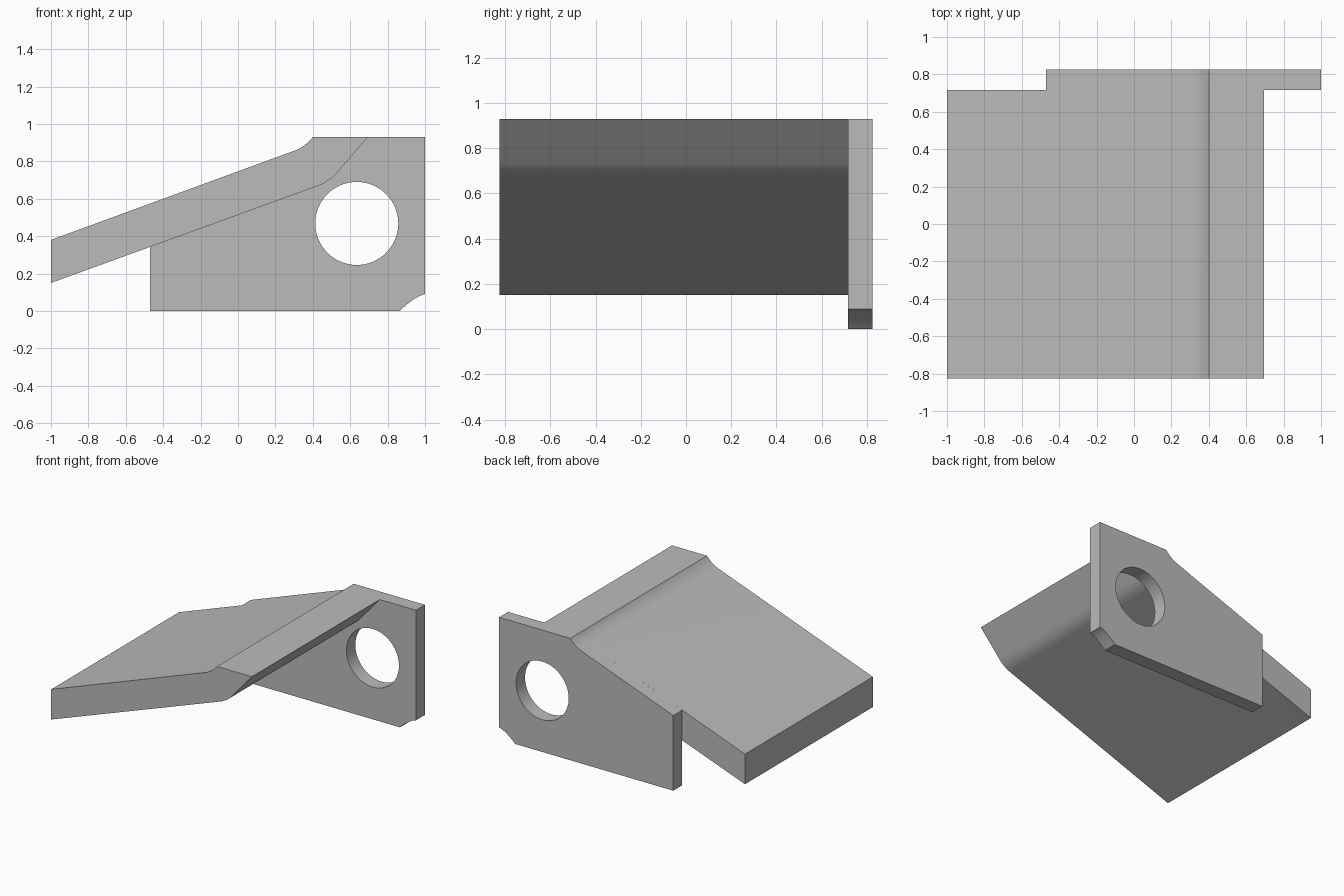
import bpy
import bmesh
from math import cos, sin, tau

cube = bpy.data.objects.get("Cube")
if cube:
    bpy.data.objects.remove(cube, do_unlink=True)

grey = bpy.data.materials.new("plain grey")
grey.use_nodes = True
grey.diffuse_color = (0.5, 0.5, 0.5, 1)
grey.node_tree.nodes["Principled BSDF"].inputs["Base Color"].default_value = (0.5, 0.5, 0.5, 1)


def bend(start, control, end, steps=8):
    """Points of a rounded corner between two straight edges."""
    return [tuple((1 - t) ** 2 * a + 2 * t * (1 - t) * b + t * t * c
                  for a, b, c in zip(start, control, end))
            for t in (i / steps for i in range(steps + 1))]


def extrude_profile(name, profile, front, back):
    """Solid from an x-z outline running from front to back in y."""
    bm = bmesh.new()
    face = bm.faces.new([bm.verts.new((x, front, z)) for x, z in profile])
    side = bmesh.ops.extrude_face_region(bm, geom=[face])
    verts = [v for v in side["geom"] if isinstance(v, bmesh.types.BMVert)]
    bmesh.ops.translate(bm, verts=verts, vec=(0, back - front, 0))
    bmesh.ops.recalc_face_normals(bm, faces=bm.faces)
    mesh = bpy.data.meshes.new(name)
    bm.to_mesh(mesh)
    bm.free()
    mesh.materials.append(grey)
    obj = bpy.data.objects.new(name, mesh)
    bpy.context.collection.objects.link(obj)
    return obj


def combine(target, other, operation):
    """Apply a boolean and remove the other solid."""
    mod = target.modifiers.new(operation.lower(), "BOOLEAN")
    mod.operation, mod.solver, mod.object = operation, "EXACT", other
    bpy.context.view_layer.objects.active = target
    bpy.ops.object.modifier_apply(modifier=mod.name)
    bpy.data.objects.remove(other, do_unlink=True)


TOP, FRONT, JOINT, BACK = 0.93, -0.825, 0.717, 0.825
top_bend = bend((0.31, 0.86), (0.36, 0.88), (0.40, TOP))

# Sloping slab with a bent, level-topped end
slab = extrude_profile(
    "sloping_slab",
    [(-1, 0.15), (-1, 0.38)] + top_bend + [(0.695, TOP)]
    + bend((0.525, 0.735), (0.485, 0.69), (0.43, 0.67)),
    FRONT, JOINT)

# Upright side plate with a scooped lower corner and a round hole
plate = extrude_profile(
    "side_plate",
    [(-0.47, 0), (-0.47, 0.574)] + top_bend + [(1, TOP)]
    + bend((1, 0.09), (0.94, 0.075), (0.865, 0)),
    JOINT, BACK)
hole = extrude_profile(
    "hole_cutter",
    [(0.635 + 0.222 * cos(tau * i / 64), 0.468 + 0.222 * sin(tau * i / 64))
     for i in range(64)],
    JOINT - 0.05, BACK + 0.05)
hole.hide_render = True
combine(plate, hole, "DIFFERENCE")

# Weld both parts into one bracket
combine(slab, plate, "UNION")
slab.name = "ramp_bracket"
slab.select_set(True)
bpy.ops.object.shade_smooth_by_angle(angle=0.4)
